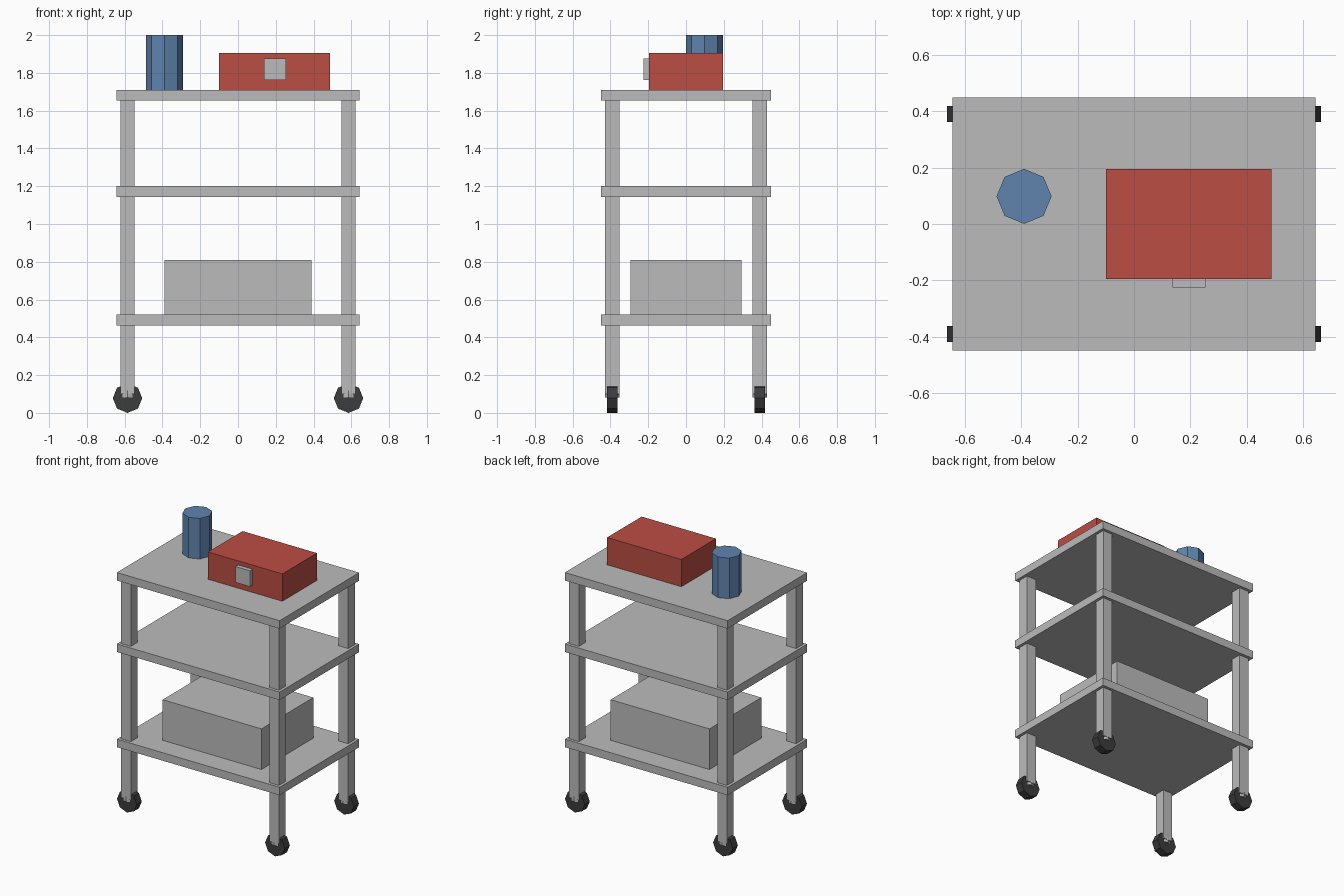
import bpy, bmesh, math
from mathutils import Matrix

if "Cube" in bpy.data.objects:
    bpy.data.objects.remove(bpy.data.objects["Cube"])


def material(name, rgb):
    m = bpy.data.materials.new(name)
    m.diffuse_color = (*rgb, 1)
    m.use_nodes = True
    m.node_tree.nodes["Principled BSDF"].inputs["Base Color"].default_value = m.diffuse_color
    return m


GREY = material("light grey metal", (0.5, 0.5, 0.505))
RED = material("toolbox red", (0.5, 0.075, 0.057))
BLUE = material("canister blue", (0.115, 0.23, 0.43))
DARK = material("wheel rubber", (0.045, 0.045, 0.048))


def finish(bm, name, mat):
    me = bpy.data.meshes.new(name)
    bm.to_mesh(me)
    bm.free()
    me.materials.append(mat)
    ob = bpy.data.objects.new(name, me)
    bpy.context.collection.objects.link(ob)


def box(name, x, y, z, mat):
    # x, y, z are (min, max) ranges
    bm = bmesh.new()
    size = [b - a for a, b in (x, y, z)]
    mid = [(a + b) / 2 for a, b in (x, y, z)]
    bmesh.ops.create_cube(bm, size=1, matrix=Matrix.Translation(mid) @ Matrix.Diagonal((*size, 1)))
    finish(bm, name, mat)


def octagon(name, center, radius, depth, mat, along_y=False):
    bm = bmesh.new()
    rot = Matrix.Rotation(math.pi / 2 if along_y else 0, 4, 'X')
    bmesh.ops.create_cone(bm, cap_ends=True, segments=8, radius1=radius, radius2=radius,
                          depth=depth, matrix=Matrix.Translation(center) @ rot)
    finish(bm, name, mat)


# Three shelves
for name, top in (("lower_shelf", 0.52), ("middle_shelf", 1.2), ("top_shelf", 1.71)):
    box(name, (-0.643, 0.643), (-0.449, 0.449), (top - 0.057, top), GREY)

# Four legs, each with a swivel mount and a wheel
for sx, side in ((-1, "left"), (1, "right")):
    for sy, end in ((-1, "front"), (1, "back")):
        x, y = sx * 0.585, sy * 0.39
        tag = f"{end}_{side}"
        box(f"{tag}_leg", (x - 0.038, x + 0.038), (y - 0.038, y + 0.038), (0.1, 1.68), GREY)
        octagon(f"{tag}_caster_mount", (x, y, 0.1), 0.039, 0.038, GREY)
        octagon(f"{tag}_wheel", (x, y, 0.078), 0.078, 0.057, DARK, along_y=True)

# Storage box on the lower shelf
box("storage_box", (-0.39, 0.39), (-0.293, 0.293), (0.515, 0.81), GREY)

# Red toolbox with clasp
box("toolbox", (-0.1, 0.487), (-0.195, 0.195), (1.705, 1.905), RED)
box("toolbox_clasp", (0.137, 0.253), (-0.225, -0.185), (1.763, 1.876), GREY)

# Blue canister
octagon("canister", (-0.39, 0.098, 1.8525), 0.0975, 0.295, BLUE)
